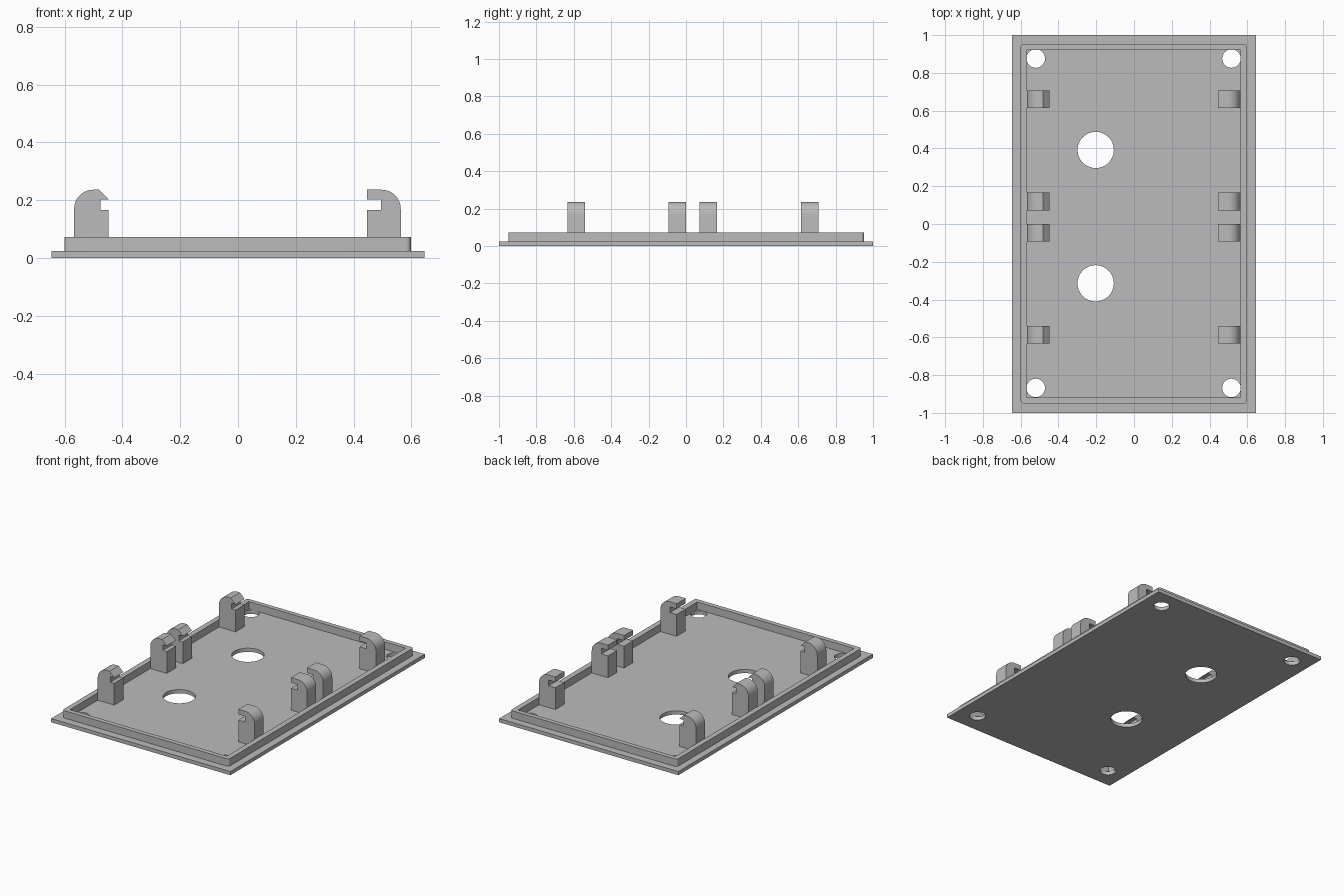
import bpy
import bmesh
from math import sin, cos, pi, radians
from mathutils import Vector

cube = bpy.data.objects.get("Cube")
if cube:
    bpy.data.objects.remove(cube, do_unlink=True)

GREY = (0.5, 0.5, 0.5, 1)
plastic = bpy.data.materials.new("grey plastic")
plastic.use_nodes = True
plastic.diffuse_color = GREY
plastic.node_tree.nodes["Principled BSDF"].inputs["Base Color"].default_value = GREY

PLATE_TOP, RIM_TOP, CLIP_TOP = 0.024, 0.072, 0.236


def arc(cx, cy, r, start, end, steps):
    """Points along a circular arc, angles in degrees."""
    angles = [radians(start + (end - start) * i / steps) for i in range(steps + 1)]
    return [(cx + r * cos(a), cy + r * sin(a)) for a in angles]


def rectangle(x0, x1, y0, y1):
    return [(x0, y0), (x1, y0), (x1, y1), (x0, y1)]


def rounded_rectangle(x0, x1, y0, y1, r):
    corners = [(x1 - r, y1 - r), (x0 + r, y1 - r), (x0 + r, y0 + r), (x1 - r, y0 + r)]
    points = []
    for i, (cx, cy) in enumerate(corners):
        points += arc(cx, cy, r, 90 * i, 90 * i + 90, 6)
    return points


def prism(name, outline, start, end, along_y=False):
    """Extrude an outline along z, or an xz outline along y."""
    bm = bmesh.new()
    place = (lambda p: (p[0], start, p[1])) if along_y else (lambda p: (p[0], p[1], start))
    face = bm.faces.new([bm.verts.new(place(p)) for p in outline])
    extruded = bmesh.ops.extrude_face_region(bm, geom=[face])["geom"]
    shift = Vector((0, end - start, 0) if along_y else (0, 0, end - start))
    bmesh.ops.translate(bm, vec=shift,
                        verts=[g for g in extruded if isinstance(g, bmesh.types.BMVert)])
    bmesh.ops.recalc_face_normals(bm, faces=bm.faces)
    mesh = bpy.data.meshes.new(name)
    bm.to_mesh(mesh)
    bm.free()
    mesh.materials.append(plastic)
    obj = bpy.data.objects.new(name, mesh)
    bpy.context.collection.objects.link(obj)
    return obj


def activate(obj):
    bpy.ops.object.select_all(action="DESELECT")
    obj.select_set(True)
    bpy.context.view_layer.objects.active = obj


def cut(obj, cutter):
    mod = obj.modifiers.new("cut", "BOOLEAN")
    mod.operation = "DIFFERENCE"
    mod.solver = "EXACT"
    mod.object = cutter
    activate(obj)
    bpy.ops.object.modifier_apply(modifier=mod.name)
    bpy.data.objects.remove(cutter, do_unlink=True)


def smooth(obj):
    activate(obj)
    bpy.ops.object.shade_smooth_by_angle(angle=radians(30))


# Base plate with corner screw holes and two large openings
plate = prism("base_plate", rectangle(-0.645, 0.645, -1, 1), 0, PLATE_TOP)
holes = [(x, y, 0.049) for x in (-0.52, 0.516) for y in (-0.868, 0.876)]
holes += [(-0.203, y, 0.096) for y in (-0.314, 0.392)]
for x, y, r in holes:
    circle = arc(x, y, r, 0, 360, 48)[:-1]
    cut(plate, prism("hole_cutter", circle, -0.1, 0.1))
smooth(plate)

# Raised rim with rounded outer corners and a square inside
rim = prism("rim", rounded_rectangle(-0.601, 0.598, -0.95, 0.952, 0.017), PLATE_TOP, RIM_TOP)
cut(rim, prism("rim_cutter", rectangle(-0.567, 0.563, -0.919, 0.922), -0.1, 0.2))
smooth(rim)

# Clip profiles: rounded back, notch facing inward
R = 0.066
SLOT_LOW, SLOT_HIGH = 0.166, 0.203
right_clip = [(-0.448, PLATE_TOP), (-0.567, PLATE_TOP)]
right_clip += arc(-0.567 + R, CLIP_TOP - R, R, 180, 90, 10)
right_clip += [(-0.481, CLIP_TOP), (-0.448, SLOT_HIGH), (-0.476, SLOT_HIGH),
               (-0.476, SLOT_LOW), (-0.448, SLOT_LOW)]
left_clip = [(0.446, PLATE_TOP), (0.563, PLATE_TOP)]
left_clip += arc(0.563 - R, CLIP_TOP - R, R, 0, 90, 10)
left_clip += [(0.446, CLIP_TOP), (0.446, SLOT_HIGH), (0.494, SLOT_HIGH),
              (0.494, SLOT_LOW), (0.446, SLOT_LOW)]

# Four clips along each long side
for i, y in enumerate((-0.587, -0.046, 0.119, 0.661), 1):
    for side, outline in (("right", right_clip), ("left", left_clip)):
        smooth(prism(f"{side}_clip_{i}", outline, y - 0.0465, y + 0.0465, along_y=True))
